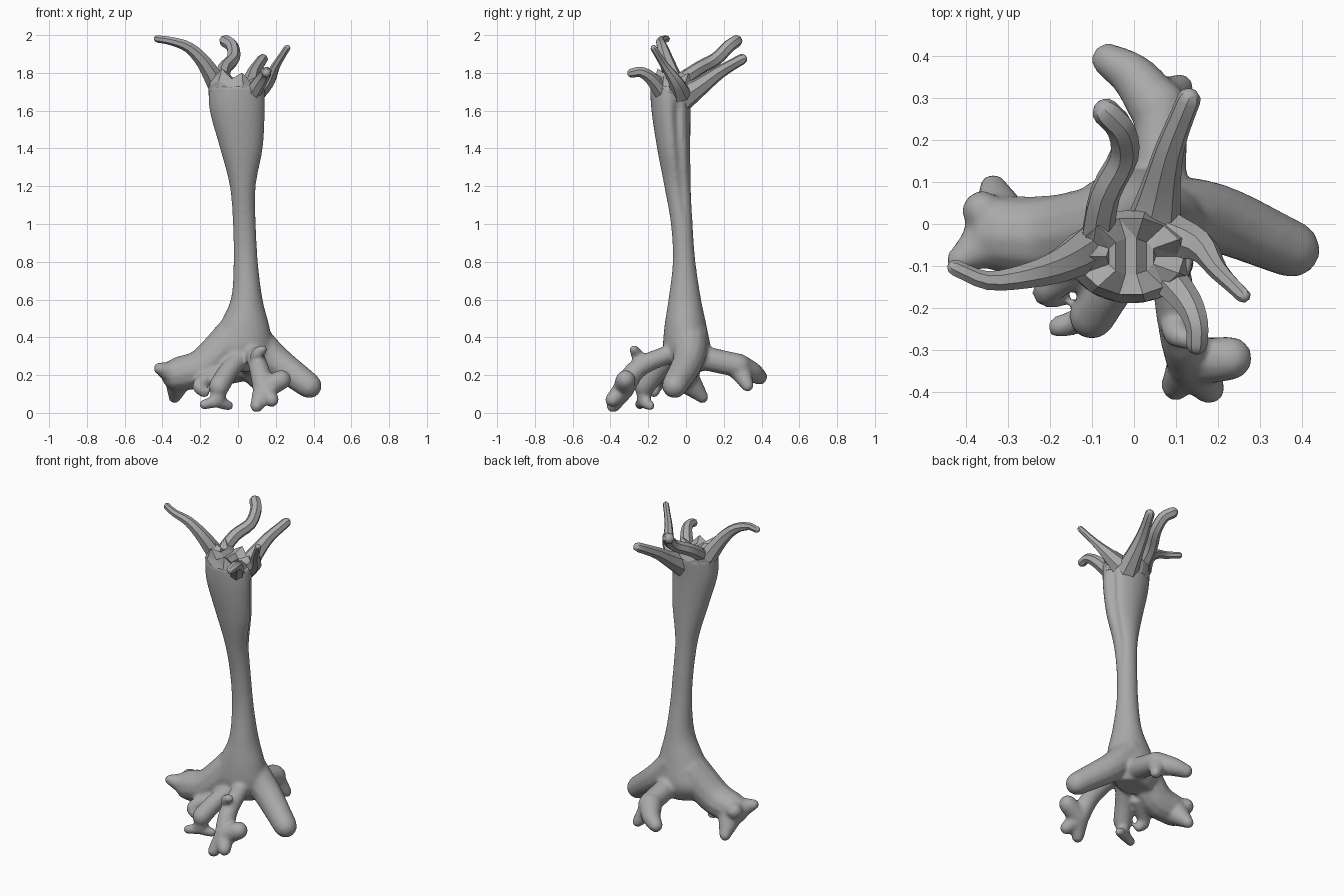
import bpy, bmesh, math
from mathutils import Vector

if "Cube" in bpy.data.objects:
    bpy.data.objects.remove(bpy.data.objects["Cube"])

bark = bpy.data.materials.new("grey_bark")
bark.diffuse_color = (0.4, 0.4, 0.4, 1)
bark.use_nodes = True
bark.node_tree.nodes["Principled BSDF"].inputs["Base Color"].default_value = bark.diffuse_color


def loft(bm, rings):
    """Skin a list of equal-sized point rings and close both ends."""
    loops = [[bm.verts.new(p) for p in r] for r in rings]
    n = len(loops[0])
    for a, b in zip(loops, loops[1:]):
        for i in range(n):
            bm.faces.new((a[i], a[(i + 1) % n], b[(i + 1) % n], b[i]))
    bm.faces.new(loops[0][::-1])
    bm.faces.new(loops[-1])


def spline(pts, steps):
    """Smooth curve through points of any dimension."""
    p = [Vector(q) for q in pts]
    p = [2 * p[0] - p[1]] + p + [2 * p[-1] - p[-2]]
    out = []
    for i in range(1, len(p) - 2):
        a, b, c, d = p[i - 1:i + 3]
        for s in range(steps):
            t = s / steps
            out.append(0.5 * (2 * b + (c - a) * t + (2 * a - 5 * b + 4 * c - d) * t * t
                              + (3 * b - a - 3 * c + d) * t ** 3))
    return out + [p[-2]]


def limb(bm, r0, r1, *pts, sides=12, steps=4, ease=1.0):
    """Round-tipped tube on a smooth path, tapering from r0 to r1."""
    path = spline(pts, steps)
    tip = path.pop()
    last = len(path)
    radii = [r1 + (r0 - r1) * (1 - i / last) ** ease for i in range(last)]
    d = (tip - path[-1]).normalized()
    for k in (0, 0.5, 0.85, 0.98):
        path.append(tip + d * r1 * k)
        radii.append(r1 * math.sqrt(1 - k * k))
    side, rings = None, []
    for i, (c, r) in enumerate(zip(path, radii)):
        d = (path[min(i + 1, len(path) - 1)] - path[max(i - 1, 0)]).normalized()
        side = side or d.orthogonal()
        side = (side - d * side.dot(d)).normalized()
        up = d.cross(side)
        angles = [2 * math.pi * k / sides for k in range(sides)]
        rings.append([c + r * (side * math.cos(a) + up * math.sin(a)) for a in angles])
    loft(bm, rings)


def finish(bm, name):
    bmesh.ops.recalc_face_normals(bm, faces=bm.faces)
    me = bpy.data.meshes.new(name)
    bm.to_mesh(me)
    bm.free()
    me.materials.append(bark)
    ob = bpy.data.objects.new(name, me)
    bpy.context.collection.objects.link(ob)
    return ob


# Trunk sections: z, x min, x max, y min, y max
sections = [
    (0.22, -0.09, 0.13, -0.06, 0.09), (0.32, -0.16, 0.18, -0.115, 0.128),
    (0.45, -0.105, 0.165, -0.112, 0.108), (0.60, -0.035, 0.127, -0.09, 0.077),
    (0.80, -0.02, 0.102, -0.067, 0.047), (1.00, -0.024, 0.092, -0.077, 0.032),
    (1.20, -0.04, 0.092, -0.112, 0.022), (1.40, -0.092, 0.13, -0.15, 0.02),
    (1.60, -0.147, 0.142, -0.18, 0.022), (1.73, -0.153, 0.138, -0.187, 0.032)]
body = bmesh.new()
rings = []
for z, x0, x1, y0, y1 in spline(sections, 4):
    fold = 0.22 * max(0, min(1, (z - 0.95) / 0.2, (1.75 - z) / 0.15))
    grow = 0.003
    ring = []
    for k in range(32):
        a = 2 * math.pi * k / 32
        # long fold down the right side of the upper trunk
        r = 1 - fold * math.exp(-(math.remainder(a - 0.35, 2 * math.pi) / 0.22) ** 2)
        ring.append(((x0 + x1) / 2 + ((x1 - x0) / 2 + grow) * r * math.cos(a),
                     (y0 + y1) / 2 + ((y1 - y0) / 2 + grow) * r * math.sin(a), z))
    rings.append(ring)
loft(body, rings)

# Right root
limb(body, 0.10, 0.069, (0.05, 0.02, 0.42), (0.19, 0.015, 0.285), (0.375, -0.06, 0.145))
# Left root, flaring into three stubs
limb(body, 0.11, 0.092, (-0.02, 0, 0.40), (-0.18, -0.03, 0.245), (-0.315, -0.025, 0.205))
for tip, r in (((-0.415, -0.085, 0.235), 0.033), ((-0.36, 0.03, 0.225), 0.05), ((-0.335, 0.085, 0.085), 0.035)):
    limb(body, 0.088, r, (-0.31, -0.02, 0.20), tip)
# Back root with two prongs
limb(body, 0.065, 0.064, (0.06, 0.05, 0.30), (0.065, 0.28, 0.25))
limb(body, 0.07, 0.042, (0.06, 0.27, 0.25), (0.0, 0.35, 0.215), (-0.06, 0.39, 0.19))
limb(body, 0.068, 0.034, (0.05, 0.28, 0.24), (0.11, 0.325, 0.145))
# Front left root, its toes and side shoot
limb(body, 0.05, 0.056, (0.02, -0.07, 0.30), (-0.05, -0.15, 0.22), (-0.10, -0.22, 0.14))
for tip in ((-0.18, -0.245, 0.045), (-0.05, -0.19, 0.038)):
    limb(body, 0.042, 0.027, (-0.10, -0.22, 0.12), (-0.11, -0.225, 0.065), tip)
limb(body, 0.045, 0.03, (-0.08, -0.07, 0.23), (-0.205, -0.155, 0.15), (-0.18, -0.17, 0.11))
# Front right root, its knob, lobe and toes
limb(body, 0.048, 0.058, (0.08, -0.07, 0.32), (0.11, -0.25, 0.24), (0.135, -0.33, 0.13))
limb(body, 0.04, 0.026, (0.10, -0.22, 0.25), (0.10, -0.26, 0.31), (0.13, -0.275, 0.335))
for tip, r in (((0.228, -0.32, 0.175), 0.054), ((0.178, -0.39, 0.07), 0.04), ((0.10, -0.385, 0.038), 0.037)):
    limb(body, 0.057, r, (0.135, -0.33, 0.125), tip)

trunk = finish(body, "trunk_and_roots")
fuse = trunk.modifiers.new("fuse", 'REMESH')
fuse.mode, fuse.voxel_size, fuse.use_smooth_shade = 'VOXEL', 0.011, True
relax = trunk.modifiers.new("relax", 'SMOOTH')
relax.factor, relax.iterations = 0.5, 6


def branch(name, r0, r1, *pts):
    bm = bmesh.new()
    limb(bm, r0, r1, *pts, sides=7, steps=3, ease=1.8)
    ob = finish(bm, name)
    for o in bpy.context.selected_objects:
        o.select_set(False)
    ob.select_set(True)
    bpy.context.view_layer.objects.active = ob
    bpy.ops.object.shade_smooth_by_angle(angle=math.radians(35))


# Broken branches around the crown
branch("left_branch", 0.055, 0.02, (-0.11, -0.06, 1.74), (-0.18, -0.10, 1.855), (-0.26, -0.125, 1.935), (-0.35, -0.135, 1.968), (-0.425, -0.105, 1.98))
branch("back_left_branch", 0.04, 0.034, (-0.09, -0.04, 1.75), (-0.07, 0.07, 1.825), (-0.025, 0.16, 1.875), (-0.03, 0.225, 1.94), (-0.065, 0.265, 1.968))
branch("back_right_branch", 0.075, 0.029, (0.04, -0.03, 1.66), (0.06, 0.07, 1.725), (0.085, 0.18, 1.805), (0.13, 0.295, 1.872))
branch("right_branch", 0.06, 0.018, (0.085, -0.03, 1.69), (0.16, -0.055, 1.755), (0.20, -0.11, 1.835), (0.26, -0.17, 1.93))
branch("front_right_branch", 0.045, 0.026, (0.08, -0.13, 1.70), (0.13, -0.19, 1.775), (0.15, -0.24, 1.805), (0.15, -0.285, 1.80))

# Jagged faceted crown where the trunk snapped
bm = bmesh.new()
rings = []
for scale, z, jag in ((1.0, 1.66, 0), (1.03, 1.73, 0.012), (0.86, 1.785, 0.022), (0.4, 1.77, 0.008)):
    ring = []
    for k in range(14):
        a = 2 * math.pi * k / 14
        lift = jag * (1 if k % 2 else -1) - (0.025 * math.cos(a) if jag else 0)
        ring.append((-0.007 + 0.147 * scale * math.cos(a), -0.077 + 0.108 * scale * math.sin(a), z + lift))
    rings.append(ring)
loft(bm, rings)
bmesh.ops.triangulate(bm, faces=bm.faces)
finish(bm, "broken_crown")
